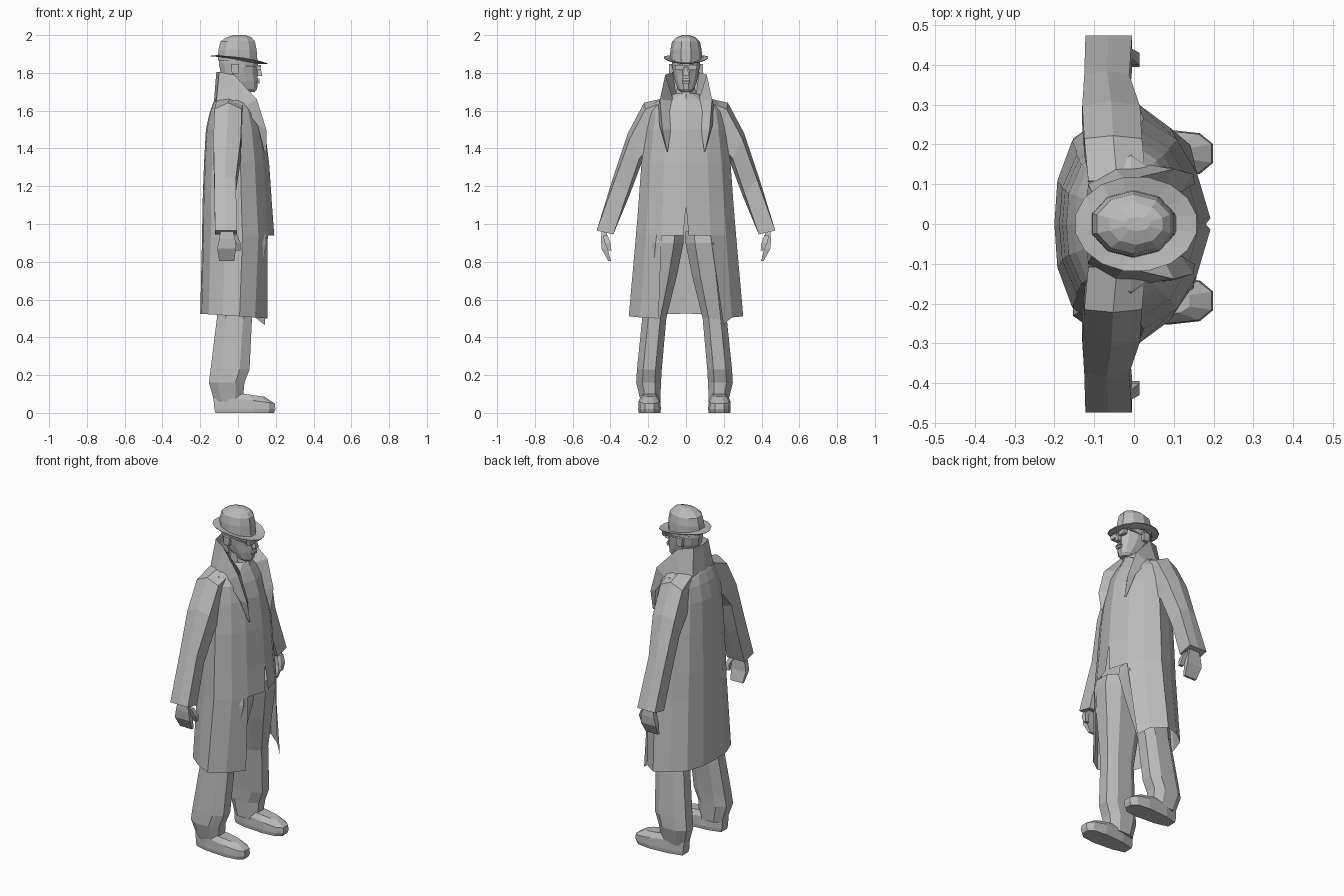
import bpy, bmesh, math
from mathutils import Vector

if "Cube" in bpy.data.objects:
    bpy.data.objects.remove(bpy.data.objects["Cube"])

grey = bpy.data.materials.new("plain grey")
grey.use_nodes = True
grey.diffuse_color = (0.5, 0.5, 0.5, 1)
grey.node_tree.nodes["Principled BSDF"].inputs["Base Color"].default_value = (0.5, 0.5, 0.5, 1)


def loft(name, rings, closed=True, mirror=False):
    """Skin a list of equally long point rows; mirror joins a half across y."""
    bm = bmesh.new()
    rows = [[bm.verts.new(p) for p in ring] for ring in rings]
    count = len(rows[0])
    for low, high in zip(rows, rows[1:]):
        for i in range(count if closed else count - 1):
            j = (i + 1) % count
            bm.faces.new((low[i], low[j], high[j], high[i]))
    if closed:
        bm.faces.new(rows[0][::-1])
        bm.faces.new(rows[-1])
    if mirror:
        copy = bmesh.ops.duplicate(bm, geom=bm.verts[:] + bm.faces[:])["geom"]
        for v in copy:
            if isinstance(v, bmesh.types.BMVert):
                v.co.y *= -1
        bmesh.ops.reverse_faces(bm, faces=[f for f in copy if isinstance(f, bmesh.types.BMFace)])
        bmesh.ops.remove_doubles(bm, verts=bm.verts[:], dist=0.0005)
    if closed:
        bmesh.ops.recalc_face_normals(bm, faces=bm.faces[:])
    mesh = bpy.data.meshes.new(name)
    bm.to_mesh(mesh)
    bm.free()
    mesh.materials.append(grey)
    obj = bpy.data.objects.new(name, mesh)
    bpy.context.collection.objects.link(obj)


def oval(z, back, front, half, y=0.0, n=10, tilt=0.0, power=1.0):
    """Level ring from back/front x and half width; tilt lifts its rear, low power squares it."""
    ring = []
    for i in range(n):
        a = math.tau * (i + 0.5) / n
        c, s = math.cos(a), math.sin(a)
        c = math.copysign(abs(c) ** power, c)
        s = math.copysign(abs(s) ** power, s)
        ring.append(Vector(((back + front) / 2 + c * (front - back) / 2, y + s * half, z - tilt * c)))
    return ring


def tube(name, levels, **kw):
    loft(name, [oval(*level, **kw) for level in levels])


def block(name, centre, size, taper=1.0):
    """Box whose top is scaled by taper."""
    rings = []
    for dz, k in ((-0.5, 1), (0.5, taper)):
        rings.append([(centre[0] + a * size[0] * k / 2, centre[1] + b * size[1] * k / 2,
                       centre[2] + dz * size[2]) for a, b in ((-1, -1), (1, -1), (1, 1), (-1, 1))])
    loft(name, rings)


# Coat: half sections from the back seam round to the front opening
SECTION = ((0, 0), (0.02, 0.36), (0.12, 0.69), (0.32, 0.88), (0.56, 1), (0.78, 0.8), (0.91, 0.49), (1, 0))


def half_section(z, back, front, half, gap=0.0, dip=0.0):
    return [Vector((back + u * (front - back), max(v * half, gap if u == 1 else 0), z - dip * u))
            for u, v in SECTION]


waist = half_section(0.94, -0.19, 0.192, 0.265, gap=0.014)
loft("coat_body", [
    waist,
    half_section(1.1, -0.188, 0.18, 0.252),
    half_section(1.32, -0.18, 0.165, 0.236),
    half_section(1.5, -0.17, 0.142, 0.215),
    half_section(1.59, -0.15, 0.115, 0.2),
    half_section(1.64, -0.132, 0.09, 0.17),
    half_section(1.665, -0.12, 0.078, 0.12),
    half_section(1.69, -0.09, 0.07, 0.06)], closed=False, mirror=True)

# Raised collar running down into pointed lapels
collar_foot = [(-0.127, 0, 1.65), (-0.115, 0.1, 1.645), (-0.05, 0.14, 1.645),
               (0.03, 0.15, 1.62), (0.105, 0.14, 1.52), (0.14, 0.1, 1.38)]
collar_edge = [(-0.115, 0, 1.805), (-0.1, 0.07, 1.805), (-0.02, 0.11, 1.79),
               (0.1, 0.138, 1.66), (0.15, 0.125, 1.5), (0.152, 0.1, 1.38)]
collar_inside = [(-0.085, 0, 1.66), (-0.075, 0.05, 1.66), (-0.02, 0.07, 1.66),
                 (0.06, 0.065, 1.65), (0.12, 0.08, 1.5), (0.145, 0.097, 1.38)]
loft("collar", [collar_foot, collar_edge, collar_inside], closed=False, mirror=True)
tube("neck", ((1.62, -0.05, 0.075, 0.06), (1.68, -0.05, 0.07, 0.055), (1.77, -0.06, 0.06, 0.05)), n=8)

# Head and face
tube("head", ((1.7, 0.02, 0.09, 0.028), (1.715, -0.01, 0.103, 0.045), (1.755, -0.06, 0.108, 0.06),
              (1.8, -0.095, 0.107, 0.07), (1.85, -0.105, 0.11, 0.077), (1.885, -0.1, 0.1, 0.078)), n=12)
block("nose", (0.108, 0, 1.807), (0.042, 0.032, 0.045), 0.5)
block("upper_lip", (0.105, 0, 1.765), (0.022, 0.042, 0.012), 0.75)
block("lower_lip", (0.103, 0, 1.75), (0.022, 0.036, 0.012), 1.1)
block("glasses_bridge", (0.118, 0, 1.835), (0.008, 0.03, 0.008))

# Hat: curled brim, rounded crown
tube("hat_crown", ((1.865, -0.112, 0.108, 0.085), (1.92, -0.109, 0.104, 0.083), (1.965, -0.098, 0.095, 0.074),
                   (1.988, -0.065, 0.075, 0.052), (2.0, -0.025, 0.04, 0.018)), n=10)


def brim_ring(z, back, front, half, curl):
    ring = oval(z, back, front, half, n=16, tilt=0.02)
    for p in ring:
        p.z += curl * (p.y / half) ** 2
    return ring


loft("hat_brim", [brim_ring(1.876, -0.1, 0.09, 0.075, 0), brim_ring(1.87, -0.15, 0.16, 0.12, 0.014),
                  brim_ring(1.866, -0.148, 0.157, 0.118, 0.014), brim_ring(1.868, -0.1, 0.09, 0.075, 0)])

for side, label in ((1, "left_"), (-1, "right_")):
    def flip(points):
        return [Vector((x, y * side, z)) for x, y, z in points]

    # Coat skirt, open at the front; one front corner hangs wider and lower
    hem = half_section(0.525, -0.2, 0.172, 0.303, dip=0.025)
    hem[-2] = Vector((0.142, 0.198, 0.465) if side > 0 else (0.155, 0.145, 0.5))
    loft(label + "coat_skirt", [flip(hem[:-1]), flip(waist[:-1])], closed=False)

    # Glasses and ears
    block(label + "lens", (0.108, 0.035 * side, 1.828), (0.022, 0.042, 0.026), 1.1)
    block(label + "temple_arm", (0.045, 0.074 * side, 1.838), (0.12, 0.006, 0.008))
    block(label + "ear", (-0.015, 0.08 * side, 1.822), (0.035, 0.018, 0.05), 1.2)

    # Sleeve: boxy slanted sections with a ridge that fades towards the cuff
    def sleeve_ring(back, front, inner, outer, ridge):
        inner, outer = Vector((0, *inner)), Vector((0, *outer))
        mid = Vector(((back + front) / 2, 0, 0))
        near, far = inner.lerp(outer, ridge), outer.lerp(inner, ridge)
        fore, aft = Vector((front, 0, 0)), Vector((back, 0, 0))
        return flip([mid + outer, fore + far, fore + near, mid + inner, aft + near, aft + far])

    loft(label + "sleeve", [
        sleeve_ring(-0.115, 0.03, (0.09, 1.5), (0.11, 1.668), 0.1),
        sleeve_ring(-0.125, 0.02, (0.17, 1.4), (0.222, 1.642), 0.14),
        sleeve_ring(-0.13, 0.015, (0.236, 1.32), (0.308, 1.48), 0.16),
        sleeve_ring(-0.125, -0.012, (0.3, 1.15), (0.385, 1.25), 0.12),
        sleeve_ring(-0.122, -0.005, (0.385, 0.945), (0.473, 0.965), 0)])

    # Hand with curled fingers and a thumb
    def palm_ring(z, back, front, inner, outer):
        return flip([(back, inner, z), (front, inner, z), (front, outer, z), (back, outer, z)])

    loft(label + "hand", [palm_ring(0.98, -0.09, -0.03, 0.42, 0.445), palm_ring(0.92, -0.1, -0.015, 0.418, 0.45),
                          palm_ring(0.87, -0.11, -0.01, 0.415, 0.447), palm_ring(0.805, -0.1, -0.02, 0.398, 0.412)])
    loft(label + "thumb", [palm_ring(0.94, -0.035, -0.005, 0.415, 0.44), palm_ring(0.9, -0.01, 0.014, 0.4, 0.43),
                           palm_ring(0.86, -0.01, 0.014, 0.395, 0.412)])

    # Trouser leg; the stance is slightly wider on one side
    shift = 0.008 - 0.008 * side
    loft(label + "trouser_leg", [oval(z, back, front, half, y=side * (y + shift), n=8, power=0.8)
                                 for z, back, front, half, y in (
        (0.06, -0.13, 0.03, 0.055, 0.172), (0.16, -0.16, 0.04, 0.07, 0.182), (0.23, -0.152, 0.068, 0.07, 0.178),
        (0.5, -0.118, 0.08, 0.068, 0.152), (0.72, -0.125, 0.125, 0.09, 0.118), (0.9, -0.135, 0.16, 0.105, 0.096),
        (0.96, -0.135, 0.15, 0.1, 0.09))])

    # Shoe: flat sole with a sloping upper
    def shoe_ring(rise, back, front, k):
        outline = ((0, 0.5), (0.25, 0.85), (0.65, 1), (0.9, 0.85), (1, 0.4))
        half = [(back + u * (front - back), v * k) for u, v in outline]
        loop = half + [(x, -v) for x, v in reversed(half)]
        return [Vector((x, side * (0.177 + shift) + v * 0.06, rise if rise < 0.06 else
                        rise - 0.14 * max(0, x + 0.02))) for x, v in loop]

    loft(label + "shoe", [shoe_ring(0, -0.12, 0.19, 0.95), shoe_ring(0.02, -0.125, 0.198, 1),
                          shoe_ring(0.08, -0.13, 0.195, 0.95), shoe_ring(0.108, -0.12, 0.14, 0.6)])
